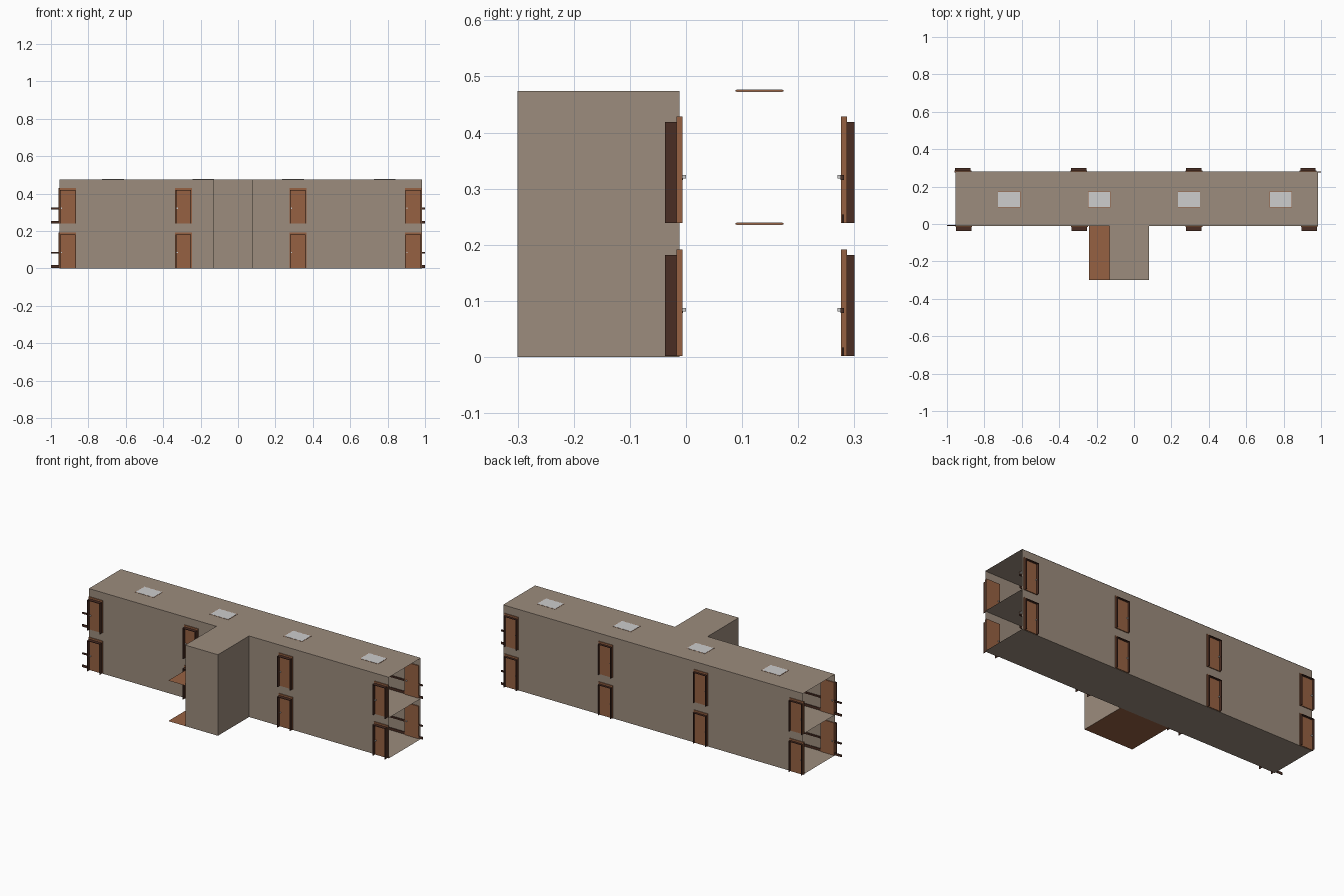
import bpy, bmesh
from mathutils import Vector

if "Cube" in bpy.data.objects:
    bpy.data.objects.remove(bpy.data.objects["Cube"])


def lin(c):
    c /= 255
    return c / 12.92 if c <= 0.04045 else ((c + 0.055) / 1.055) ** 2.4


def material(name, r, g, b):
    m = bpy.data.materials.new(name)
    m.diffuse_color = (lin(r), lin(g), lin(b), 1)
    m.use_nodes = True
    m.node_tree.nodes["Principled BSDF"].inputs["Base Color"].default_value = m.diffuse_color
    return m


BEIGE = material("beige plaster", 156, 140, 125)
BROWN = material("door brown", 150, 97, 66)
DARK = material("dark wood", 74, 45, 35)
LIGHT = material("lamp white", 205, 205, 205)

X0, X1 = -0.955, 0.985         # corridor ends
YF, YB = -0.012, 0.282         # front and back walls
LEVELS = (0.0, 0.237)          # storey floors
TOP = 0.474


def finish(name, bm, mat):
    me = bpy.data.meshes.new(name)
    bm.to_mesh(me)
    bm.free()
    me.materials.append(mat)
    ob = bpy.data.objects.new(name, me)
    bpy.context.collection.objects.link(ob)
    return ob


def box(bm, x0, x1, y0, y1, z0, z1):
    vs = bmesh.ops.create_cube(bm, size=1)["verts"]
    for v in vs:
        v.co = Vector((x0 if v.co.x < 0 else x1, y0 if v.co.y < 0 else y1,
                       z0 if v.co.z < 0 else z1))


def quad(bm, pts, normal):
    f = bm.faces.new([bm.verts.new(p) for p in pts])
    f.normal_update()
    if f.normal.dot(Vector(normal)) < 0:
        f.normal_flip()


def wall_y(bm, x0, x1, y, s):
    quad(bm, [(x0, y, 0), (x1, y, 0), (x1, y, TOP), (x0, y, TOP)], (0, s, 0))


def wall_x(bm, x, y0, y1, s):
    quad(bm, [(x, y0, 0), (x, y1, 0), (x, y1, TOP), (x, y0, TOP)], (s, 0, 0))


def slab(bm, x0, x1, y0, y1, z):
    """Thin floor with a face up and a face down."""
    for dz, s in ((0.0012, 1), (0, -1)):
        quad(bm, [(x0, y0, z + dz), (x1, y0, z + dz), (x1, y1, z + dz), (x0, y1, z + dz)], (0, 0, s))


# Corridor walls, outward faces
bm = bmesh.new()
wall_y(bm, X0, -0.13, YF, -1)
wall_y(bm, 0.08, X1, YF, -1)
wall_y(bm, X0, X1, YB, 1)
finish("corridor_walls", bm, BEIGE)

# Corridor floors and roof
bm = bmesh.new()
for z in (*LEVELS, TOP):
    slab(bm, X0, X1, YF, YB, z)
finish("corridor_floors", bm, BEIGE)

# Front annex: walls, roof, and brown floors that jut out to the left
bm = bmesh.new()
wall_y(bm, -0.13, 0.08, -0.3, -1)
wall_x(bm, -0.13, -0.3, YF, -1)
wall_x(bm, 0.08, -0.3, YF, 1)
slab(bm, -0.13, 0.08, -0.3, YF, TOP)
finish("annex_walls", bm, BEIGE)
bm = bmesh.new()
for z in LEVELS:
    slab(bm, -0.24, 0.08, -0.3, YF, z)
finish("annex_floors", bm, BROWN)

# Doors: brown leaf in the wall, dark jambs outside, small knob
FRONT_DOORS = (-0.91, -0.292, 0.32, 0.937)
BACK_DOORS = (-0.915, -0.295, 0.32, 0.93)
leaf, jamb, knob = bmesh.new(), bmesh.new(), bmesh.new()
for xs, y, s, depth in ((FRONT_DOORS, YF, -1, 0.025), (BACK_DOORS, YB, 1, 0.018)):
    for x in xs:
        for z in LEVELS:
            z += 0.0015
            ya, yb = sorted((y - s * 0.006, y + s * 0.005))
            box(leaf, x - 0.045, x + 0.045, ya, yb, z, z + 0.19)
            ya, yb = sorted((y, y + s * depth))
            for side in (-0.041, 0.038):
                box(jamb, x + side, x + side + 0.003, ya, yb, z, z + 0.18)
            box(jamb, x - 0.041, x + 0.041, ya, yb, z + 0.177, z + 0.18)
            for off in (-0.009, 0.008):
                yk = y + s * off
                box(knob, x - 0.036, x - 0.030, yk - 0.003, yk + 0.003, z + 0.08, z + 0.086)
finish("door_leaves", leaf, BROWN)
finish("door_jambs", jamb, DARK)
finish("door_knobs", knob, LIGHT)

# Handrails and skirting between the doors, running past one end of each wall
bm = bmesh.new()
front = [(-1, -0.955), (-0.865, -0.337), (-0.247, -0.13), (0.08, 0.275), (0.365, 0.892)]
back = [(-0.87, -0.34), (-0.25, 0.275), (0.365, 0.885), (0.975, 1.0)]
for spans, y, s in ((front, YF, 1), (back, YB, -1)):
    for a, b in spans:
        for z in LEVELS:
            for h0, h1, d in ((0.078, 0.087, 0.007), (0.003, 0.017, 0.004)):
                ya, yb = sorted((y + s * 0.0005, y + s * d))
                box(bm, a, b, ya, yb, z + h0, z + h1)
finish("handrails_and_skirting", bm, DARK)

# Ceiling lamps: brown rim with light plates above and below
rim, plate = bmesh.new(), bmesh.new()
for x in (-0.668, -0.185, 0.294, 0.785):
    for z in (LEVELS[1], TOP):
        box(rim, x - 0.06, x + 0.06, 0.088, 0.174, z - 0.001, z + 0.002)
        box(plate, x - 0.058, x + 0.058, 0.09, 0.172, z - 0.0015, z + 0.0026)
finish("lamp_rims", rim, BROWN)
finish("lamp_plates", plate, LIGHT)
